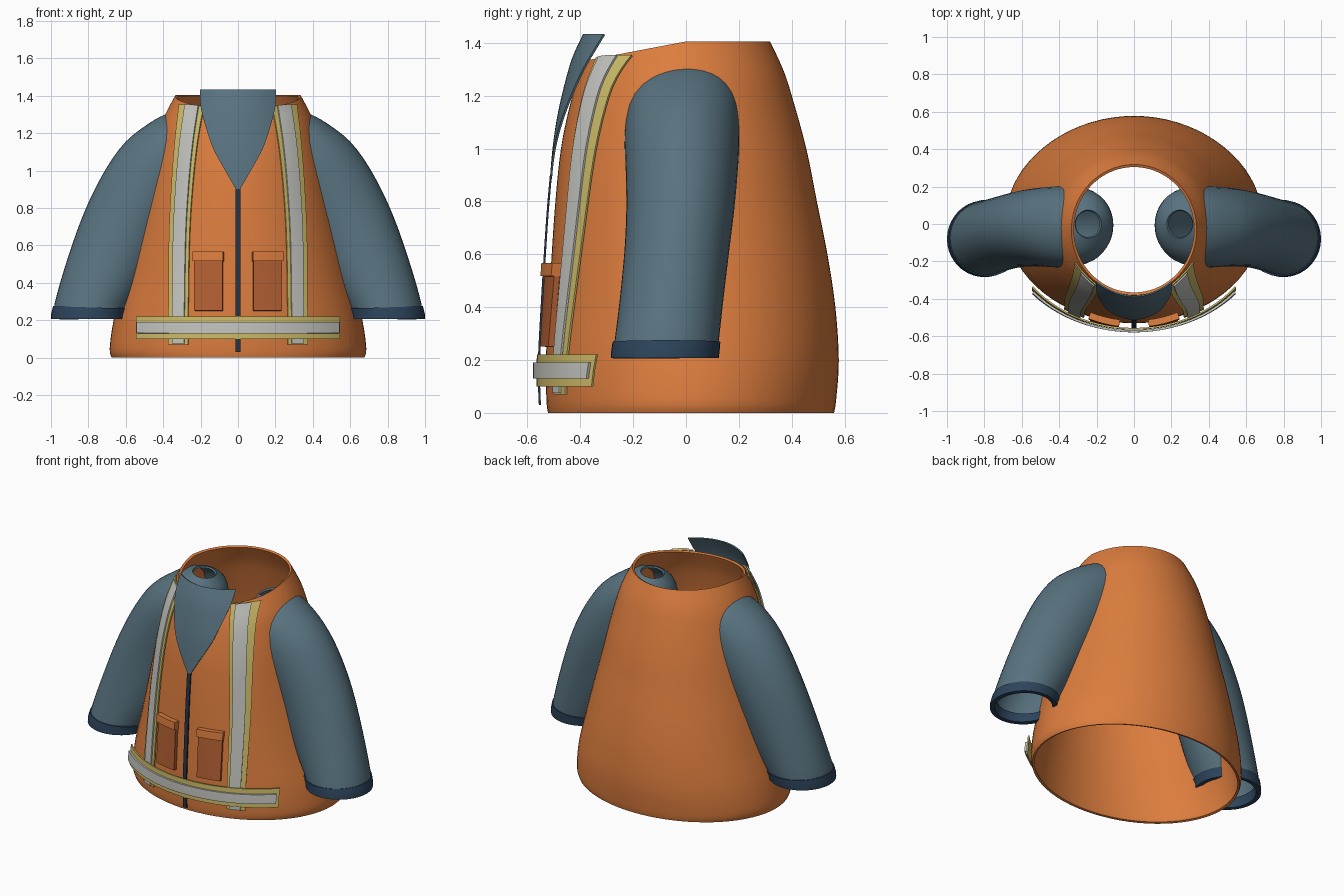
import bpy
from math import sin, cos, pi, sqrt
from mathutils import Vector

cube = bpy.data.objects.get("Cube")
if cube:
    bpy.data.objects.remove(cube, do_unlink=True)


def material(name, r, g, b):
    m = bpy.data.materials.new(name)
    m.use_nodes = True
    m.diffuse_color = (r, g, b, 1)
    bsdf = next(n for n in m.node_tree.nodes if n.type == 'BSDF_PRINCIPLED')
    bsdf.inputs["Base Color"].default_value = (r, g, b, 1)
    bsdf.inputs["Roughness"].default_value = 0.7
    return m


orange = material("orange_fabric", .72, .205, .048)
rust = material("pocket_rust", .45, .115, .033)
blue = material("slate_blue", .098, .171, .216)
navy = material("cuff_navy", .026, .058, .107)
dark = material("zip_navy", .02, .032, .055)
yellow = material("tape_yellow", .61, .50, .14)
silver = material("tape_silver", .56, .56, .53)


def densify(rows, n):
    """Smooth curve through rows of numbers."""
    out = []
    last = len(rows) - 1
    for i in range(last):
        quad = zip(rows[max(i - 1, 0)], rows[i], rows[i + 1], rows[min(i + 2, last)])
        quad = list(quad)
        for k in range(n):
            t = k / n
            out.append([b + .5 * t * (c - a + t * (2 * a - 5 * b + 4 * c - d
                        + t * (3 * (b - c) + d - a))) for a, b, c, d in quad])
    return out + [list(rows[-1])]


def build(name, verts, faces, mat, thickness, offset, mirror):
    mesh = bpy.data.meshes.new(name)
    mesh.from_pydata(verts, [], faces)
    mesh.materials.append(mat)
    ob = bpy.data.objects.new(name, mesh)
    bpy.context.collection.objects.link(ob)
    solid = ob.modifiers.new("thickness", 'SOLIDIFY')
    solid.thickness = thickness
    solid.offset = offset
    if mirror:
        ob.modifiers.new("mirror", 'MIRROR')
    bpy.ops.object.select_all(action='DESELECT')
    ob.select_set(True)
    bpy.context.view_layer.objects.active = ob
    for mod in list(ob.modifiers):
        bpy.ops.object.modifier_apply(modifier=mod.name)
    bpy.ops.object.shade_smooth_by_angle(angle=.7)
    return ob


def loft(name, rings, mat, thickness, mirror=False):
    """Open tube through rings listed from bottom to top."""
    n = len(rings[0])
    faces = [(r * n + i, r * n + (i + 1) % n, (r + 1) * n + (i + 1) % n, (r + 1) * n + i)
             for r in range(len(rings) - 1) for i in range(n)]
    return build(name, [v for ring in rings for v in ring], faces, mat, thickness, -1, mirror)


def patch(name, point, nu, nv, mat, thickness, mirror=False):
    """Front-facing sheet; point(u, v) takes u and v from 0 to 1."""
    verts = [point(i / nu, j / nv) for j in range(nv + 1) for i in range(nu + 1)]
    w = nu + 1
    faces = [(j * w + i, j * w + i + 1, (j + 1) * w + i + 1, (j + 1) * w + i)
             for j in range(nv) for i in range(nu)]
    return build(name, verts, faces, mat, thickness, 1, mirror)


# Vest body: height, half width, front y, back y
body = densify([
    (0, .675, -.522, .56), (.05, .686, -.528, .568), (.2, .665, -.53, .578),
    (.4, .615, -.52, .565), (.6, .567, -.508, .535), (.8, .52, -.494, .495),
    (1.0, .475, -.473, .455), (1.2, .425, -.435, .40), (1.3, .39, -.41, .367),
    (1.405, .335, -.38, .318)], 4)


def drop(y, z):
    """Neckline dips toward the front."""
    t = min(max((z - 1) / .4, 0), 1)
    return max(0, -y) * .19 * t * t


def body_ring(row, n=72):
    z, rx, front, back = row
    ring = []
    for i in range(n):
        a = 2 * pi * i / n
        y = (front + back) / 2 + (back - front) / 2 * sin(a)
        ring.append(Vector((rx * cos(a), y, z - drop(y, z))))
    return ring


loft("vest_body", [body_ring(r) for r in body], orange, .015)


def front_y(x, z, gap):
    """y of the vest front, pushed outward by gap."""
    zn = z
    for _ in range(4):
        k = 0
        while k < len(body) - 2 and body[k + 1][0] < zn:
            k += 1
        a, b = body[k], body[k + 1]
        t = min(max((zn - a[0]) / (b[0] - a[0]), 0), 1)
        rx, f, bk = [p + (q - p) * t for p, q in zip(a[1:], b[1:])]
        y = (f + bk) / 2 - ((bk - f) / 2 + gap) * sqrt(max(0, 1 - (x / (rx + gap)) ** 2))
        zn = z + drop(y, zn)
    return y


def on_front(x, z, gap):
    return Vector((x, front_y(x, z, gap), z))


def panel(name, x0, x1, z0, z1, gap, mat, thickness, mirror=False, nu=4, nv=4):
    patch(name, lambda u, v: on_front(x0 + (x1 - x0) * u, z0 + (z1 - z0) * v, gap),
          nu, nv, mat, thickness, mirror)


# Sleeves: outer x, outer z, inner x, inner z, centre y, half depth
sleeve = densify([
    (.99, .22, .605, .22, -.08, .197), (.978, .30, .585, .26, -.072, .197),
    (.93, .47, .51, .38, -.055, .196), (.86, .68, .42, .54, -.035, .198),
    (.79, .85, .34, .68, -.022, .204), (.70, 1.02, .25, .82, -.016, .212),
    (.60, 1.155, .17, .95, -.015, .217), (.48, 1.25, .115, 1.10, -.01, .205),
    (.39, 1.30, .12, 1.22, 0, .155), (.315, 1.322, .175, 1.30, 0, .075)], 3)


def sleeve_ring(row, n=40):
    ox, oz, ix, iz, cy, ry = row
    centre = Vector(((ox + ix) / 2, cy, (oz + iz) / 2))
    half = Vector(((ox - ix) / 2, 0, (oz - iz) / 2))
    return [centre + half * cos(2 * pi * i / n) + Vector((0, ry * sin(2 * pi * i / n), 0))
            for i in range(n)]


loft("sleeves", [sleeve_ring(r) for r in sleeve], blue, .012, True)
cuff = [(1.0, .207, .597, .207, -.08, .204), (.999, .235, .594, .23, -.078, .205),
        (.989, .275, .578, .262, -.074, .204)]
loft("cuffs", [sleeve_ring(r) for r in cuff], navy, .03, True)

# Vertical reflective tapes: height, centre x, yellow half width, silver half width
tape = densify([(.07, .318, .052, .031), (.6, .312, .054, .033), (.9, .297, .056, .034),
                (1.15, .274, .06, .035), (1.35, .245, .066, .036)], 6)


def vertical_tape(name, column, z_low, gap, mat):
    def point(u, v):
        row = tape[round(v * (len(tape) - 1))]
        x = row[1] + row[column] * (2 * u - 1)
        z = max(row[0], z_low)
        return on_front(x, min(z, 1.40 - .18 * -front_y(x, z, 0)), gap)
    patch(name, point, 4, len(tape) - 1, mat, .008, True)


vertical_tape("vertical_tape_yellow", 2, .07, .008, yellow)
vertical_tape("vertical_tape_silver", 3, .075, .019, silver)

# Waist tape
panel("waist_tape_yellow", -.54, .54, .10, .22, .026, yellow, .009, nu=32, nv=2)
panel("waist_tape_silver", -.535, .535, .13, .19, .037, silver, .012, nu=32, nv=2)

# Pockets with flaps
panel("pockets", .08, .228, .25, .53, .006, rust, .022, True)
panel("pocket_flaps", .075, .232, .515, .565, .006, orange, .036, True)

# Zip
panel("zip", -.013, .013, .03, .90, .022, dark, .008, nu=2, nv=24)

# Collar: height, half width, centre y, sideways curve
collar = densify([(.885, .002, -.507, 1.0), (1.0, .068, -.497, 1.0), (1.11, .128, -.481, 1.1),
                  (1.2, .160, -.462, 1.3), (1.3, .188, -.436, 1.5), (1.36, .198, -.415, 1.7),
                  (1.43, .2, -.382, 1.9)], 3)


def collar_point(u, v):
    z, half, y, curve = collar[round(v * (len(collar) - 1))]
    x = half * (2 * u - 1)
    return Vector((x, y + curve * x * x, z))


patch("collar", collar_point, 12, len(collar) - 1, blue, .008)
